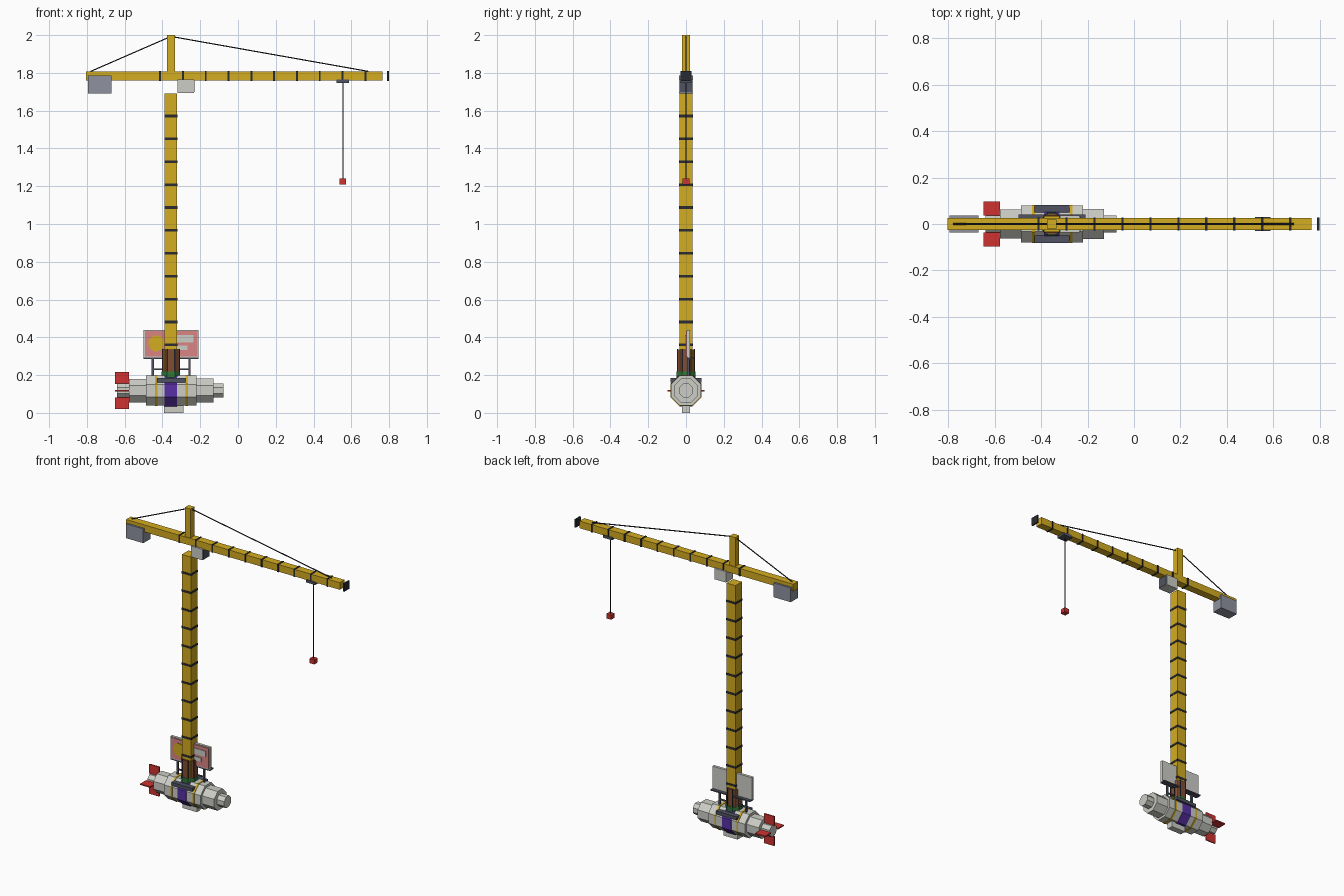
import bpy, math
from mathutils import Vector

if "Cube" in bpy.data.objects:
    bpy.data.objects.remove(bpy.data.objects["Cube"])


def srgb(r, g, b):
    return [((c / 255 + 0.055) / 1.055) ** 2.4 for c in (r, g, b)] + [1]


def material(name, rgb):
    m = bpy.data.materials.new(name)
    m.diffuse_color = srgb(*rgb)
    m.use_nodes = True
    m.node_tree.nodes["Principled BSDF"].inputs["Base Color"].default_value = m.diffuse_color
    return m


YELLOW = material("crane_yellow", (212, 172, 32))
DARK = material("dark_steel", (42, 43, 50))
PALE = material("pale_grey", (205, 205, 198))
GREY = material("concrete_grey", (142, 146, 160))
SLATE = material("slate", (80, 84, 98))
RED = material("red", (205, 52, 50))
PINK = material("faded_red", (218, 132, 130))
BROWN = material("brown", (128, 78, 50))
GREEN = material("green", (46, 120, 56))
PURPLE = material("purple", (88, 48, 165))


def box(name, x, y, z, mat):
    """Box from (min, max) ranges."""
    bpy.ops.mesh.primitive_cube_add(size=1, location=[sum(r) / 2 for r in (x, y, z)])
    o = bpy.context.object
    o.name = name
    o.scale = [r[1] - r[0] for r in (x, y, z)]
    o.data.materials.append(mat)
    return o


def prism(name, a, b, apothem, sides, mat):
    """Flat-sided prism from point a to b, with flats facing the axes."""
    a, b = Vector(a), Vector(b)
    bpy.ops.mesh.primitive_cylinder_add(vertices=sides, depth=(b - a).length,
                                        radius=apothem / math.cos(math.pi / sides))
    o = bpy.context.object
    o.name = name
    for v in o.data.vertices:
        c, s = math.cos(math.pi / sides), math.sin(math.pi / sides)
        v.co.x, v.co.y = v.co.x * c - v.co.y * s, v.co.x * s + v.co.y * c
    o.location = (a + b) / 2
    o.rotation_euler = (b - a).to_track_quat('Z', 'Y').to_euler()
    o.data.materials.append(mat)
    return o


CX, CZ = -0.355, 0.118          # mast axis and rocket axis

# Mast with dark bands
box("mast", (CX - 0.033, CX + 0.033), (-0.034, 0.034), (0.2, 1.69), YELLOW)
for i in range(11):
    z = 0.36 + i * 0.1212
    box("mast_band", (CX - 0.035, CX + 0.035), (-0.036, 0.036), (z - 0.007, z + 0.007), DARK)

# Jib, its bands (the last floats past the tip) and the apex post
box("jib", (-0.805, 0.765), (-0.025, 0.025), (1.76, 1.807), YELLOW)
for i in range(11):
    x = -0.412 + i * 0.1207
    box("jib_band", (x - 0.005, x + 0.005), (-0.028, 0.028), (1.757, 1.81), DARK)
box("apex_post", (CX - 0.021, CX + 0.021), (-0.02, 0.02), (1.76, 2.0), YELLOW)

# Tie cables
for x in (-0.78, 0.69):
    prism("tie_cable", (CX, 0, 1.993), (x, 0, 1.808), 0.003, 6, DARK)

# Counterweight and cab
box("counterweight", (-0.795, -0.67), (-0.037, 0.037), (1.69, 1.785), GREY)
box("cab", (-0.32, -0.234), (-0.037, 0.037), (1.693, 1.765), PALE)
box("cab_window", (-0.234, -0.231), (-0.033, 0.033), (1.698, 1.76), SLATE)

# Trolley, hoist cable and load
box("trolley", (0.522, 0.588), (-0.03, 0.03), (1.746, 1.764), SLATE)
prism("hoist_cable", (0.555, 0, 1.235), (0.555, 0, 1.75), 0.0025, 6, DARK)
box("hook_block", (0.537, 0.573), (-0.018, 0.018), (1.21, 1.24), RED)

# Stepped eight-sided rocket lying along x
for name, x0, x1, r, mat in (
        ("nozzle", -0.64, -0.57, 0.037, PALE),
        ("tail_section", -0.578, -0.48, 0.062, PALE),
        ("main_body", -0.488, -0.219, 0.079, PALE),
        ("front_section", -0.23, -0.13, 0.064, PALE),
        ("nose", -0.14, -0.076, 0.037, PALE),
        ("gold_ring", -0.439, -0.427, 0.082, YELLOW),
        ("gold_ring", -0.277, -0.265, 0.082, YELLOW),
        ("purple_band", -0.388, -0.322, 0.083, PURPLE)):
    prism(name, (x0, 0, CZ), (x1, 0, CZ), r, 8, mat)

# Four tail fins
for s in (-1, 1):
    lo, hi = sorted((s * 0.036, s * 0.098))
    box("vertical_fin", (-0.65, -0.577), (-0.004, 0.004), (CZ + lo, CZ + hi), RED)
    box("side_fin", (-0.65, -0.577), (lo, hi), (CZ - 0.004, CZ + 0.004), RED)

# Stand and side rails
box("stand", (-0.393, -0.288), (-0.02, 0.02), (0.0, 0.05), PALE)
for s in (-1, 1):
    y = sorted((s * 0.05, s * 0.082))
    box("side_rail", (-0.43, -0.278), y, (0.162, 0.184), SLATE)

# Mast footing: green collar and brown drum with corner ribs
prism("green_collar", (CX, 0, 0.185), (CX, 0, 0.22), 0.049, 8, GREEN)
prism("brown_drum", (CX, 0, 0.22), (CX, 0, 0.335), 0.046, 8, BROWN)
for i in range(8):
    a = math.pi / 8 + i * math.pi / 4
    x, y = CX + 0.048 * math.cos(a), 0.048 * math.sin(a)
    prism("drum_rib", (x, y, 0.22), (x, y, 0.338), 0.0025, 4, DARK)

# Sign board with legs, ledge and raised plates
box("sign_board", (-0.499, -0.209), (0.004, 0.022), (0.293, 0.44), PALE)
box("sign_face", (-0.493, -0.215), (0.0, 0.005), (0.299, 0.434), PINK)
prism("sign_disc", (-0.432, 0.002, 0.368), (-0.432, -0.004, 0.368), 0.042, 16, YELLOW)
box("sign_plate_upper", (-0.325, -0.236), (-0.004, 0.002), (0.373, 0.412), PALE)
box("sign_plate_lower", (-0.325, -0.268), (-0.004, 0.002), (0.332, 0.358), PALE)
box("sign_ledge", (-0.499, -0.209), (0.004, 0.042), (0.285, 0.293), SLATE)
for x in (-0.451, -0.257):
    box("sign_leg", (x - 0.006, x + 0.006), (0.007, 0.019), (0.17, 0.293), SLATE)
box("sign_crossbar", (-0.451, -0.257), (0.009, 0.017), (0.226, 0.234), SLATE)
